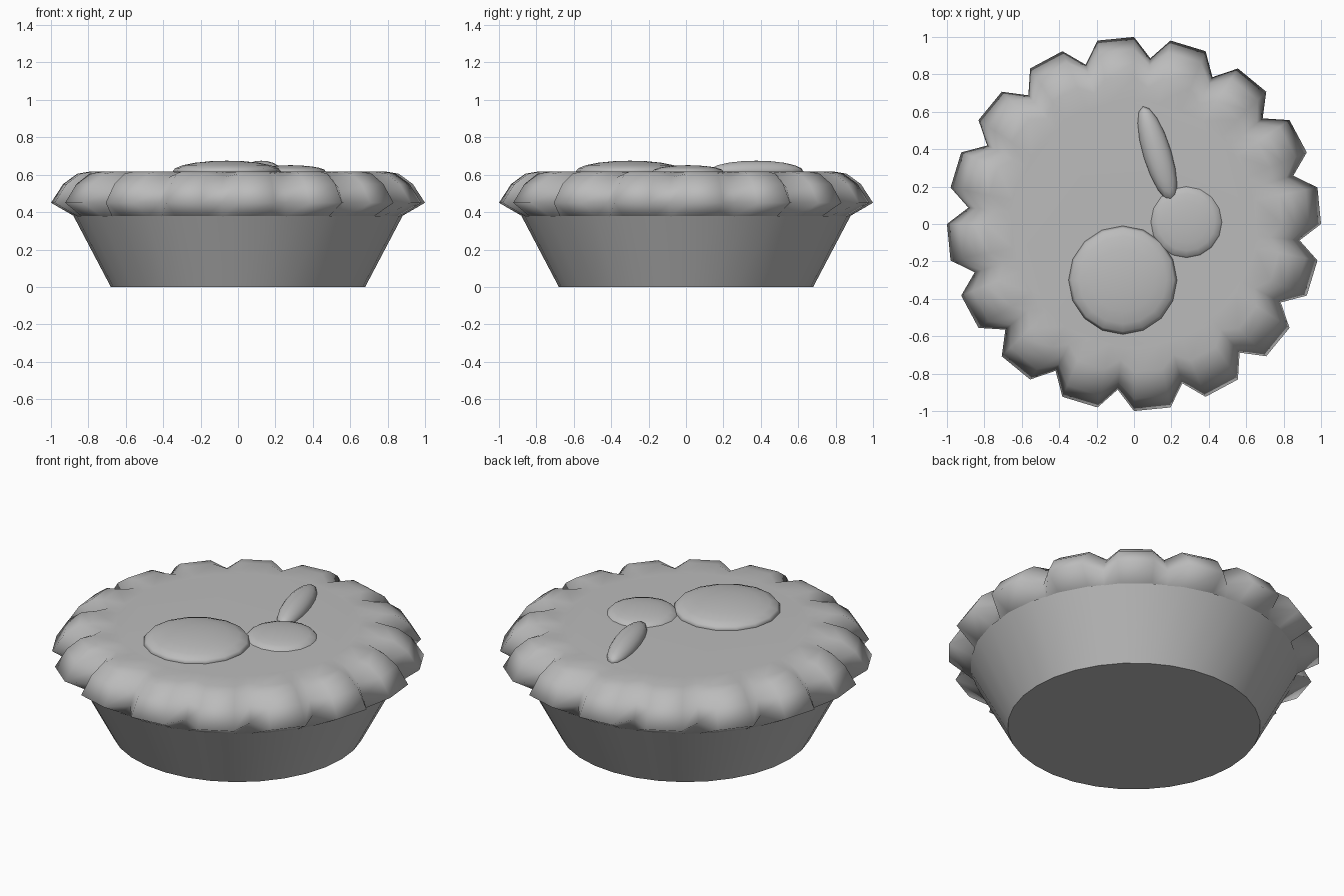
import bpy, bmesh, math

cube = bpy.data.objects.get("Cube")
if cube:
    bpy.data.objects.remove(cube, do_unlink=True)

grey = bpy.data.materials.new("plain grey")
grey.use_nodes = True
grey.diffuse_color = (0.5, 0.5, 0.5, 1)
grey.node_tree.nodes["Principled BSDF"].inputs["Base Color"].default_value = grey.diffuse_color


def finish(name, bm, smooth_angle):
    bmesh.ops.recalc_face_normals(bm, faces=bm.faces)
    mesh = bpy.data.meshes.new(name)
    bm.to_mesh(mesh)
    bm.free()
    mesh.materials.append(grey)
    obj = bpy.data.objects.new(name, mesh)
    bpy.context.collection.objects.link(obj)
    bpy.ops.object.select_all(action='DESELECT')
    obj.select_set(True)
    bpy.context.view_layer.objects.active = obj
    bpy.ops.object.shade_smooth_by_angle(angle=math.radians(smooth_angle))
    return obj


def skin(bm, rings):
    """Join consecutive closed rings of points with quads."""
    loops = [[bm.verts.new(p) for p in ring] for ring in rings]
    for low, high in zip(loops, loops[1:]):
        for i in range(len(low)):
            j = (i + 1) % len(low)
            bm.faces.new((low[i], low[j], high[j], high[i]))
    return loops


def ring(radius, z, angles):
    return [(radius * math.cos(a), radius * math.sin(a), z) for a in angles]


# Tapered dish
bm = bmesh.new()
angles = [math.tau * i / 32 for i in range(32)]
loops = skin(bm, [ring(0.68, 0, angles), ring(0.88, 0.38, angles)])
bm.faces.new(loops[0])
finish("dish", bm, 40)

# Scalloped crust: each lobe has two outer corners and one valley
LOBES = 16
lobe_profile = [(0.87, 0.375), (1.0, 0.45), (0.935, 0.55), (0.86, 0.605), (0.79, 0.617), (0.66, 0.617)]
valley_profile = [(0.87, 0.375), (0.89, 0.45), (0.85, 0.53), (0.79, 0.585), (0.73, 0.61), (0.66, 0.617)]
bm = bmesh.new()
rings = []
for lobe, valley in zip(lobe_profile, valley_profile):
    points = []
    for i in range(LOBES):
        for step, (r, z) in ((0, lobe), (0.5, lobe), (0.75, valley)):
            a = math.tau * (i + step) / LOBES
            points.append((r * math.cos(a), r * math.sin(a), z))
    rings.append(points)
loops = skin(bm, rings)
bm.faces.new(loops[-1])
finish("crust", bm, 75)


# Flattened decorations resting on the crust
def topping(name, x, y, radii, turn=0):
    bm = bmesh.new()
    bmesh.ops.create_uvsphere(bm, u_segments=16, v_segments=10, radius=1)
    bmesh.ops.scale(bm, vec=radii, verts=bm.verts)
    obj = finish(name, bm, 80)
    obj.location = (x, y, 0.617)
    obj.rotation_euler.z = math.radians(turn)


topping("large_round_topping", -0.06, -0.3, (0.29, 0.29, 0.058))
topping("small_round_topping", 0.28, 0.01, (0.19, 0.19, 0.034))
topping("leaf_topping", 0.125, 0.375, (0.075, 0.265, 0.058), 17)
